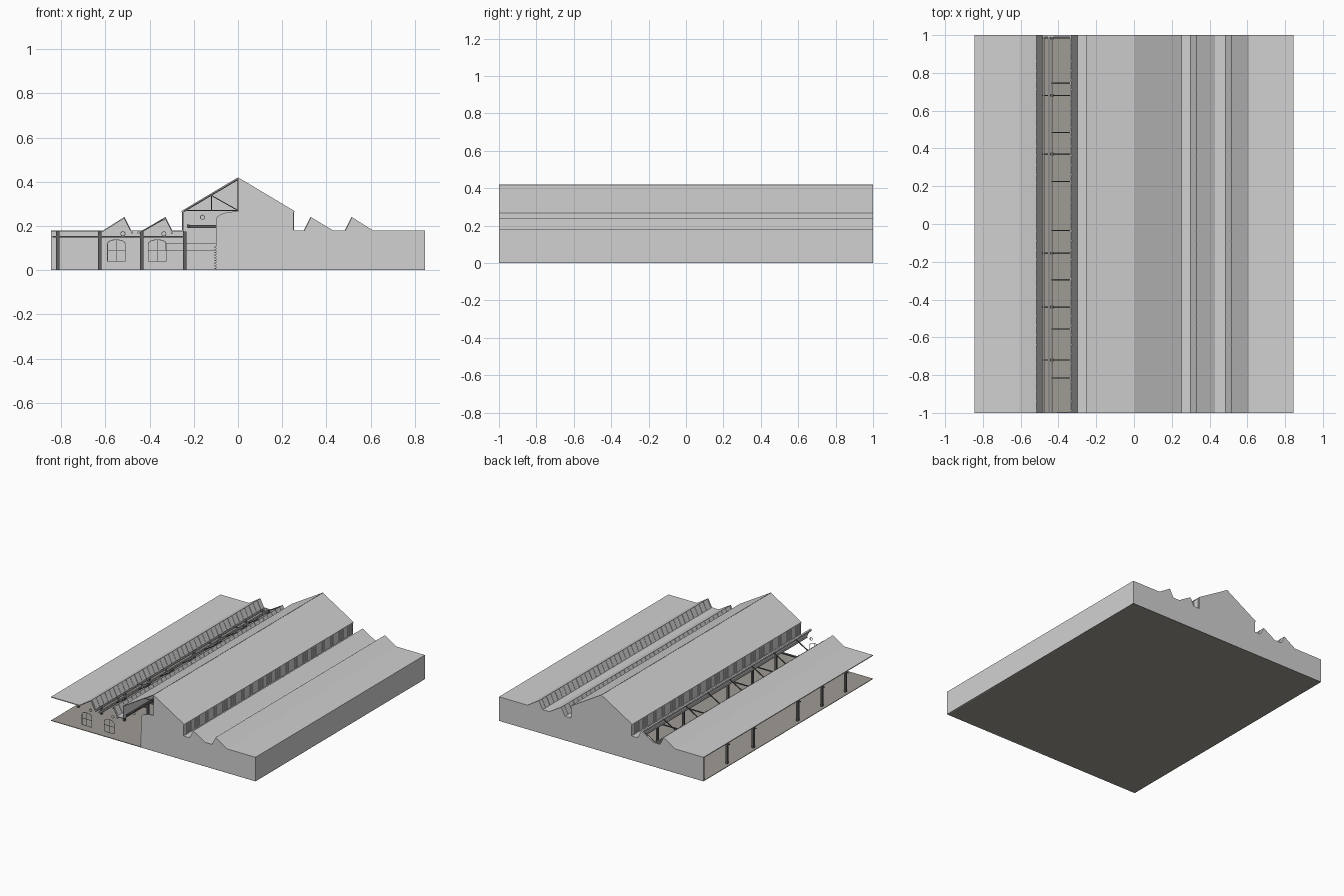
import bpy, bmesh, math
from mathutils import Vector, Matrix

if "Cube" in bpy.data.objects:
    bpy.data.objects.remove(bpy.data.objects["Cube"])


def material(name, rgb):
    m = bpy.data.materials.new(name)
    m.diffuse_color = (*rgb, 1)
    m.use_nodes = True
    m.node_tree.nodes["Principled BSDF"].inputs["Base Color"].default_value = m.diffuse_color
    return m


GREY = material("pale grey shell", (0.64, 0.64, 0.64))
FLOOR = material("brown grey floor", (0.35, 0.325, 0.295))
STEEL = material("dark steel", (0.12, 0.12, 0.12))


def finish(bm, name, mat):
    bmesh.ops.recalc_face_normals(bm, faces=bm.faces)
    me = bpy.data.meshes.new(name)
    bm.to_mesh(me)
    bm.free()
    me.materials.append(mat)
    ob = bpy.data.objects.new(name, me)
    bpy.context.collection.objects.link(ob)
    return ob


def prism(name, pts, y0, y1, mat):
    """Extrude an x-z outline along y."""
    bm = bmesh.new()
    f = bm.faces.new([bm.verts.new((x, y0, z)) for x, z in pts])
    r = bmesh.ops.extrude_face_region(bm, geom=[f])
    vs = [g for g in r["geom"] if isinstance(g, bmesh.types.BMVert)]
    bmesh.ops.translate(bm, verts=vs, vec=(0, y1 - y0, 0))
    return finish(bm, name, mat)


def bars(name, segments, w, mat):
    """Square bars between pairs of points, as one object."""
    bm = bmesh.new()
    for p, q in segments:
        p, q = Vector(p), Vector(q)
        rot = (q - p).to_track_quat('Z', 'Y').to_matrix().to_4x4()
        m = Matrix.Translation((p + q) / 2) @ rot @ Matrix.Diagonal((w, w, (q - p).length, 1))
        bmesh.ops.create_cube(bm, size=1, matrix=m)
    return finish(bm, name, mat)


def sheet(name, top, t=0.006):
    """Thin roof sheet following a profile, full length."""
    prism(name, top + [(x, z - t) for x, z in reversed(top)], -1, 1, GREY)


def mirror(pts):
    return [(-x, z) for x, z in reversed(pts)]


W = 0.845
low_roof = [(0.25, 0.18), (0.30, 0.18), (0.33, 0.24), (0.43, 0.18),
            (0.485, 0.18), (0.515, 0.24), (0.61, 0.18), (W, 0.18)]
hall_roof = [(-0.255, 0.268), (0, 0.42), (0.255, 0.268)]
frames = [0.985] + [0.745 - 0.26 * i for i in range(7)]
column_rows = [0.985, 0.68, 0.37, -0.155, -0.44, -0.72]

# floor and roofs; the left side has one bay left open
prism("floor", [(-W, 0), (W, 0), (W, 0.004), (-W, 0.004)], -1, 1, FLOOR)
sheet("hall_roof", hall_roof)
sheet("right_sawtooth_roof", low_roof)
sheet("left_inner_roof", mirror(low_roof[:3] + [(0.338, 0.235)]))
sheet("left_outer_roof", mirror(low_roof[4:]))
bars("ridge_cap", [((0, -1, 0.418), (0, 1, 0.418))], 0.004, GREY)

# walls
half = [(0.25, 0.27)] + low_roof + [(W, 0)]
prism("back_wall", [(-x, z) for x, z in reversed(half)] + [(0, 0.42)] + half, 0.99, 1, GREY)
arc = [(-0.1 * math.cos(a), 0.23 + 0.036 * math.sin(a))
       for a in [i * math.pi / 16 for i in range(9)]]
prism("front_wall", [(-0.1, 0)] + arc + [(0, 0.42)] + half, -1, -0.99, GREY)
prism("right_wall", [(W - 0.01, 0), (W, 0), (W, 0.18), (W - 0.01, 0.18)], -1, 1, GREY)
prism("back_lintel", [(-0.33, 0.09), (-0.1, 0.09), (-0.1, 0.12), (-0.33, 0.12)], 0.98, 0.99, GREY)
bars("broken_wall_edge", [((-0.106, -0.995, z), (-0.098, -0.995, z))
                          for z in [0.008 + 0.012 * i for i in range(9)]], 0.006, GREY)

# clerestory walls and glazing bars
ys = [-0.9875 + 0.025 * i for i in range(80)]
for s, side in ((-1, "left"), (1, "right")):
    x = 0.25 * s
    prism(side + "_clerestory", [(x, 0.175), (x - 0.006 * s, 0.175),
                                 (x - 0.006 * s, 0.27), (x, 0.27)], -1, 1, GREY)
    bars(side + "_clerestory_bars", [((x, y, 0.182), (x, y, 0.266)) for y in ys], 0.005, GREY)
    for n, x0 in (("inner", 0.30), ("outer", 0.485)):
        bars(f"{side}_{n}_sawtooth_bars",
             [((x0 * s, y, 0.18), ((x0 + 0.03) * s, y, 0.24)) for y in ys[::2]], 0.004, GREY)

# columns in rows on both sides
for s, side in ((-1, "left"), (1, "right")):
    bars(side + "_columns", [((s * x, y, 0.004), (s * x, y, 0.175))
                             for x in (0.815, 0.625, 0.435, 0.24)
                             for y in column_rows], 0.015, STEEL)
    bars(side + "_cross_beams", [((s * 0.838, y, 0.152), (s * 0.24, y, 0.152))
                                 for y in column_rows], 0.007, STEEL)

# lengthwise beams and gutters on the open side
bars("open_bay_beams", [((x, -1, 0.17), (x, 0.99, 0.17))
                        for x in (-0.478, -0.45, -0.435)], 0.008, GREY)
bars("lengthwise_beams", [((x, -1, z), (x, 0.99, z)) for x, z in
                          ((-0.625, 0.168), (-0.30, 0.168), (-0.335, 0.228))], 0.007, GREY)
bars("open_bay_rafters", [((-0.435, y, 0.175), (-0.335, y, 0.232)) for y in frames], 0.006, STEEL)
bars("crane_girders", [((x, -0.99, 0.2), (x, 0.99, 0.2)) for x in (-0.225, 0.225)], 0.012, STEEL)
bars("crane_bridge", [((-0.225, -0.72, 0.198), (0.225, -0.72, 0.198))], 0.014, STEEL)

# hall trusses
truss = []
for y in frames:
    truss += [((-0.245, y, 0.27), (0.245, y, 0.27)), ((0, y, 0.27), (0, y, 0.412))]
    for s in (-1, 1):
        truss += [((s * 0.245, y, 0.265), (0, y, 0.41)),
                  ((s * 0.12, y, 0.27), (s * 0.12, y, 0.338)),
                  ((s * 0.12, y, 0.338), (0, y, 0.27))]
bars("hall_trusses", truss, 0.004, STEEL)


# arched window frames and round windows standing in the front plane
def window(name, cx, w=0.04):
    pts = [(cx - w, 0.04), (cx - w, 0.12)]
    pts += [(cx - w * math.cos(a), 0.12 + 0.018 * math.sin(a))
            for a in [i * math.pi / 8 for i in range(1, 8)]]
    pts += [(cx + w, 0.12), (cx + w, 0.04)]
    seg = list(zip(pts, pts[1:] + pts[:1]))
    seg += [((cx, 0.04), (cx, 0.138)), ((cx - w, 0.09), (cx + w, 0.09))]
    bars(name, [((a[0], -0.998, a[1]), (b[0], -0.998, b[1])) for a, b in seg], 0.003, GREY)


for i, x in enumerate((-0.55, -0.365)):
    window(f"left_window_{i}", x)
    window(f"right_window_{i}", -x)
for i, (x, z) in enumerate(((-0.52, 0.165), (-0.335, 0.165), (-0.16, 0.24))):
    ring = [(x + 0.01 * math.cos(a), -0.998, z + 0.01 * math.sin(a))
            for a in [k * math.pi / 6 for k in range(12)]]
    bars(f"round_window_{i}", list(zip(ring, ring[1:] + ring[:1])), 0.003, GREY)
